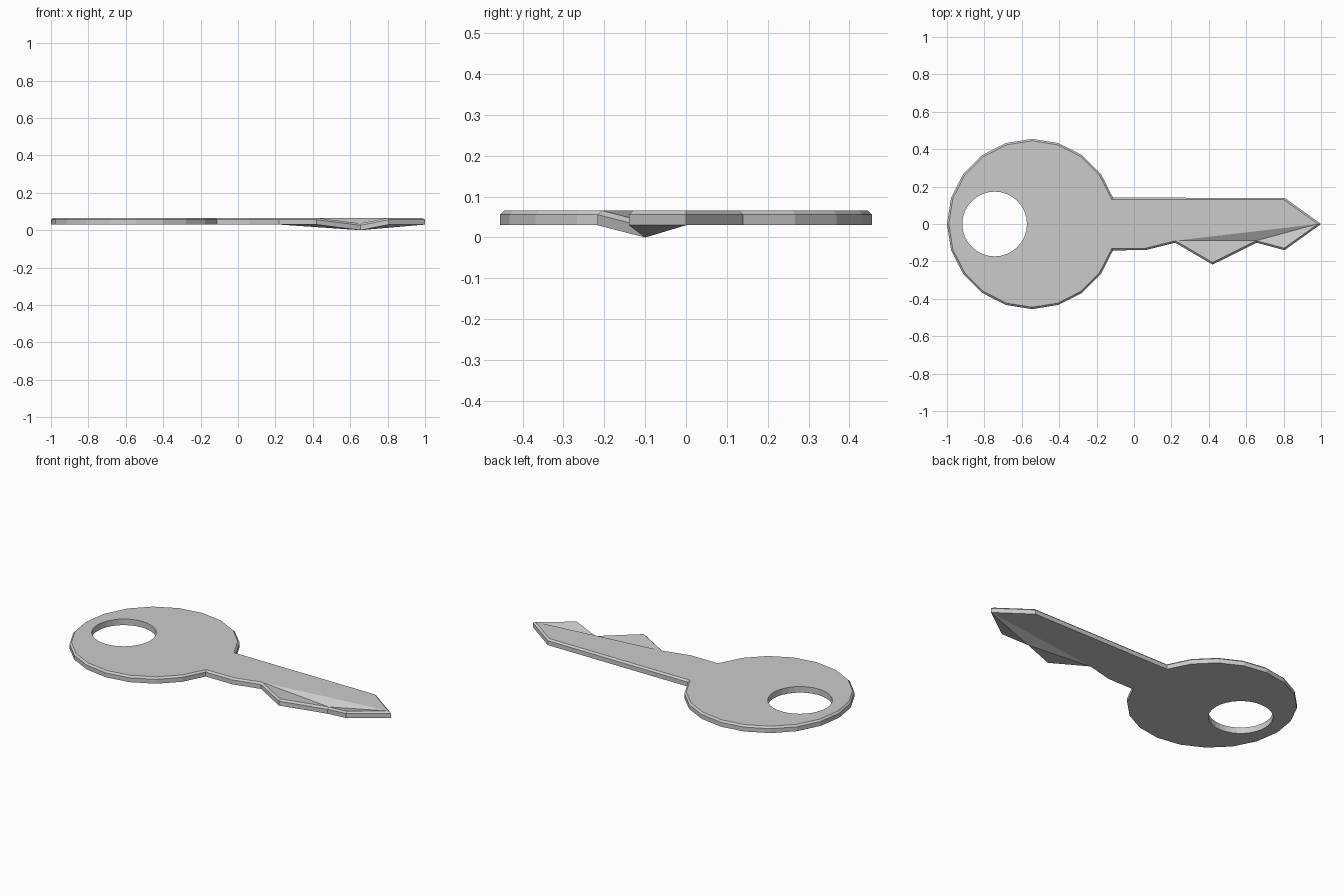
import bpy, bmesh
from math import cos, sin, pi
from mathutils import Vector

if "Cube" in bpy.data.objects:
    bpy.data.objects.remove(bpy.data.objects["Cube"])

BOTTOM, SHOULDER, TOP = 0.03, 0.056, 0.066
INSET, DIP = 0.01, 0.03
HOLE_SIDES = 32

# Outline, counter-clockwise: 20-sided bow from neck to neck, then the cut blade
bow = [Vector((-0.545 + 0.455 * cos(i * pi / 10), 0.455 * sin(i * pi / 10)))
       for i in range(1, 20)]
blade = [Vector(p) for p in [(0.06, -0.14), (0.22, -0.10), (0.42, -0.217),
                             (0.655, -0.10), (0.805, -0.14), (1, 0), (0.805, 0.14)]]
outline = bow + blade
N, B = len(outline), len(bow)
LOW = B + 3                      # the blade notch that is bent downwards


def inset(points, d):
    """Move every outline point inwards along its mitre."""
    result = []
    for i, p in enumerate(points):
        a = (p - points[i - 1]).normalized()
        b = (points[(i + 1) % len(points)] - p).normalized()
        na, nb = Vector((-a.y, a.x)), Vector((-b.y, b.x))
        result.append(p + (na + nb) * d / (1 + na.dot(nb)))
    return result


bm = bmesh.new()


def ring(points, z, bent=None):
    return [bm.verts.new((p.x, p.y, z - (DIP if i == bent else 0)))
            for i, p in enumerate(points)]


def bridge(r, s):
    for i in range(len(r)):
        j = (i + 1) % len(r)
        bm.faces.new((r[i], r[j], s[j], s[i]))


def edge(a, b):
    return bm.edges.get((a, b)) or bm.edges.new((a, b))


# Side walls with a chamfer along the upper rim
low = ring(outline, BOTTOM, LOW)
mid = ring(outline, SHOULDER, LOW)
top = ring(inset(outline, INSET), TOP, LOW)
bridge(low, mid)
bridge(mid, top)

# Wall of the round hole
circle = [Vector((-0.745 + 0.173 * cos(i * 2 * pi / HOLE_SIDES),
                  0.173 * sin(i * 2 * pi / HOLE_SIDES))) for i in range(HOLE_SIDES)]
hole_low, hole_top = ring(circle, BOTTOM), ring(circle, TOP)
bridge(hole_low, hole_top)

# Flat faces: bow around the hole, blade, and the bent notch triangles
for r, h in ((low, hole_low), (top, hole_top)):
    edges = [edge(r[i], r[(i + 1) % B]) for i in range(B)]
    edges += [edge(h[i], h[(i + 1) % HOLE_SIDES]) for i in range(HOLE_SIDES)]
    bmesh.ops.triangle_fill(bm, edges=edges, use_beauty=True, use_dissolve=False)
    bm.faces.new((r[B - 1], r[B], r[B + 1], r[B + 5], r[B + 6], r[0]))
    bm.faces.new((r[B + 1], r[B + 2], r[LOW]))
    bm.faces.new((r[B + 1], r[LOW], r[B + 5]))
    bm.faces.new((r[LOW], r[B + 4], r[B + 5]))

bmesh.ops.recalc_face_normals(bm, faces=bm.faces[:])
mesh = bpy.data.meshes.new("key")
bm.to_mesh(mesh)
bm.free()
key = bpy.data.objects.new("key", mesh)
bpy.context.collection.objects.link(key)
